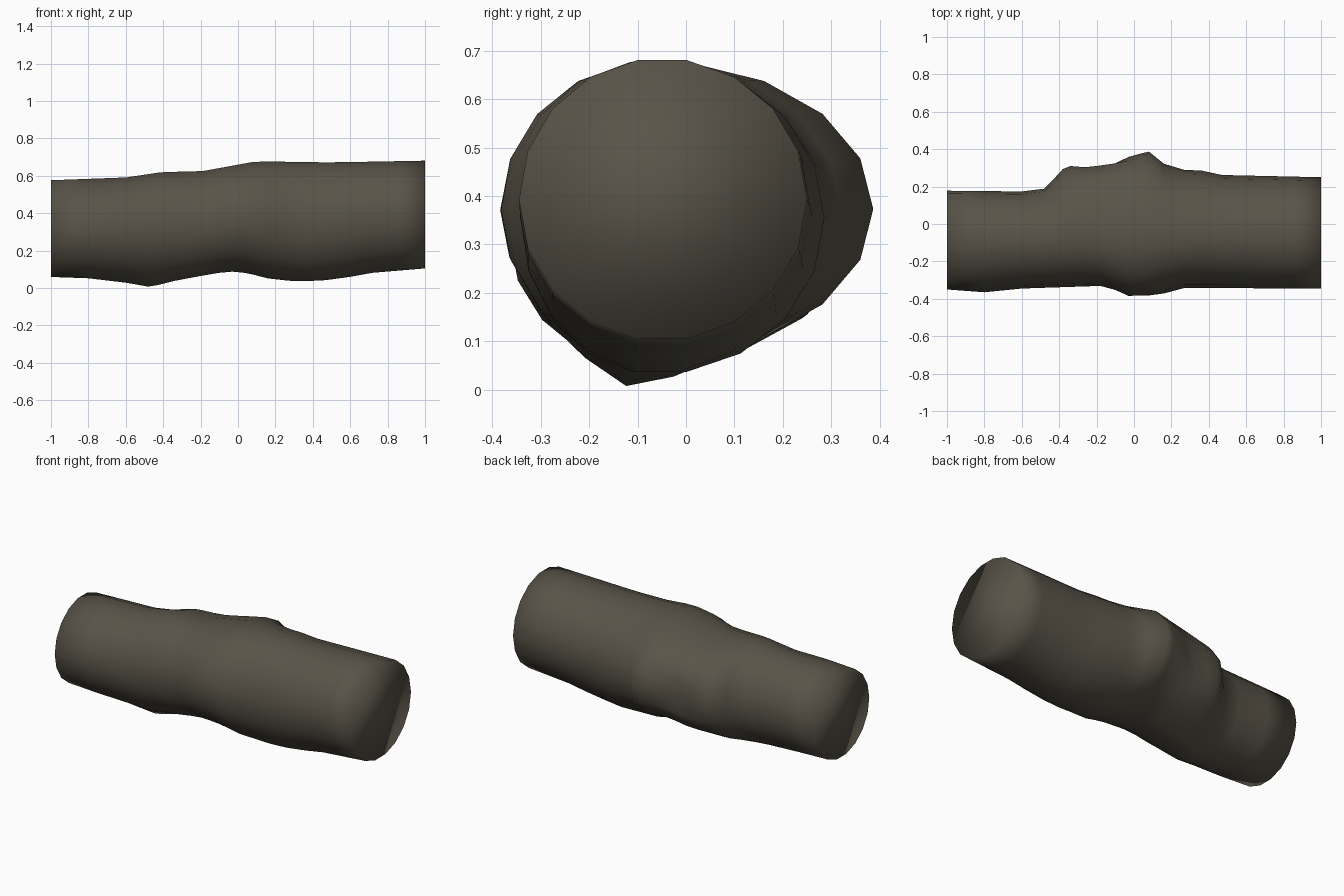
import bpy, bmesh, math

if "Cube" in bpy.data.objects:
    bpy.data.objects.remove(bpy.data.objects["Cube"])

SIDES = 18

# Outline curves read along the log: (x, value)
TOP = [(-1, .58), (-.6, .595), (-.4, .625), (-.2, .627), (.1, .682), (.5, .676), (1, .685)]
BOTTOM = [(-1, .055), (-.75, .046), (-.48, .03), (-.25, .052), (-.05, .085), (.05, .075),
          (.2, .036), (.4, .03), (.55, .045), (.7, .075), (1, .1)]
BACK = [(-1, .178), (-.6, .174), (-.47, .19), (-.39, .29), (-.34, .312), (-.1, .345),
        (.08, .387), (.16, .322), (.28, .286), (.36, .286), (.47, .262), (1, .25)]
FRONT = [(-1, -.35), (-.8, -.365), (-.6, -.345), (-.15, -.33), (-.03, -.384), (.08, -.382),
         (.17, -.37), (.27, -.342), (1, -.345)]
# Local lumps and dents: x, angle in degrees, height, width along x, width in degrees
LUMPS = [(-.48, 262, .028, .14, 16), (-.18, 0, -.05, .09, 14),
         (-.18, 32, .02, .15, 14), (-.18, -32, .02, .15, 14)]
STATIONS = [-1, -.8, -.6, -.48, -.43, -.38, -.34, -.26, -.18, -.1, -.03, .03, .08,
            .16, .27, .36, .47, .6, .72, .86, 1]


def lerp(curve, x):
    for (x0, v0), (x1, v1) in zip(curve, curve[1:]):
        if x <= x1:
            return v0 + (v1 - v0) * (x - x0) / (x1 - x0)
    return curve[-1][1]


def ring(bm, x):
    """One cross-section: four quarter ellipses fitted to the outlines."""
    top, bottom, back, front = (lerp(c, x) for c in (TOP, BOTTOM, BACK, FRONT))
    cy, cz = -.065 + .015 * x, (top + bottom) / 2
    verts = []
    for i in range(SIDES):
        a = 2 * math.pi * i / SIDES
        c, s = math.cos(a), math.sin(a)
        y = cy + c * (back - cy if c > 0 else cy - front)
        z = cz + s * (top - cz)
        for lx, deg, h, wx, wa in LUMPS:
            d = (math.degrees(a) - deg + 180) % 360 - 180
            k = h * math.exp(-((x - lx) / wx) ** 2 - (d / wa) ** 2)
            y += c * k
            z += s * k
        verts.append(bm.verts.new((x, y, max(z, 0))))
    return verts


# Log trunk with its knotty stub on the back
bm = bmesh.new()
rings = [ring(bm, x) for x in STATIONS]
for a, b in zip(rings, rings[1:]):
    for i in range(SIDES):
        j = (i + 1) % SIDES
        bm.faces.new((a[i], a[j], b[j], b[i]))
# Sawn ends
bm.faces.new(rings[0])
bm.faces.new(rings[-1])
bmesh.ops.recalc_face_normals(bm, faces=bm.faces[:])
for f in bm.faces:
    f.smooth = True

mesh = bpy.data.meshes.new("log")
bm.to_mesh(mesh)
bm.free()
bark = bpy.data.materials.new("dark bark brown")
bark.diffuse_color = (.1, .088, .066, 1)
bark.use_nodes = True
bark.node_tree.nodes["Principled BSDF"].inputs["Base Color"].default_value = bark.diffuse_color
mesh.materials.append(bark)
bpy.context.collection.objects.link(bpy.data.objects.new("log", mesh))
